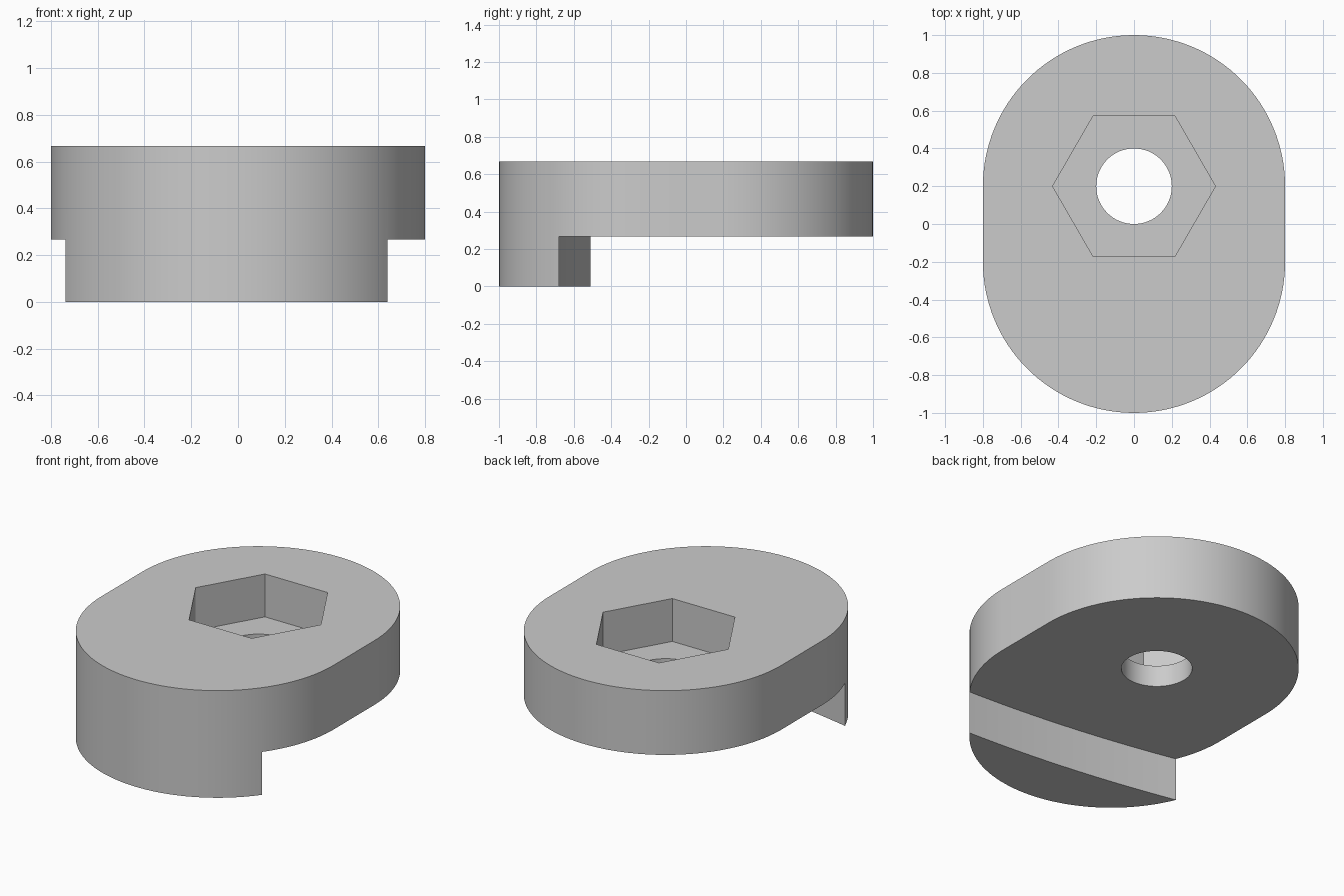
import bpy
import bmesh
import math

cube = bpy.data.objects.get("Cube")
if cube:
    bpy.data.objects.remove(cube, do_unlink=True)

TOP, STEP, FLOOR = 0.667, 0.267, 0.4
RADIUS, OFFSET = 0.8, 0.2

metal = bpy.data.materials.new("plain grey")
metal.use_nodes = True
grey = (0.6, 0.6, 0.6, 1)
metal.diffuse_color = grey
metal.node_tree.nodes["Principled BSDF"].inputs["Base Color"].default_value = grey


def prism(name, outline, low, high):
    """Extrude a flat outline from one height to another."""
    bm = bmesh.new()
    face = bm.faces.new([bm.verts.new((x, y, low)) for x, y in outline])
    new = bmesh.ops.extrude_face_region(bm, geom=[face])["geom"]
    verts = [v for v in new if isinstance(v, bmesh.types.BMVert)]
    bmesh.ops.translate(bm, verts=verts, vec=(0, 0, high - low))
    bmesh.ops.recalc_face_normals(bm, faces=bm.faces)
    mesh = bpy.data.meshes.new(name)
    bm.to_mesh(mesh)
    bm.free()
    mesh.materials.append(metal)
    obj = bpy.data.objects.new(name, mesh)
    bpy.context.collection.objects.link(obj)
    return obj


def arc(radius, centre_y, start, end, steps):
    angles = [math.radians(start + (end - start) * i / steps) for i in range(steps + 1)]
    return [(radius * math.cos(a), centre_y + radius * math.sin(a)) for a in angles]


def lip_edge(x):
    """Slanted, slightly hollow rear face of the front lip."""
    t = x + 0.05
    return -0.595 - 0.123 * t - 0.03 * (1 - (t / 0.69) ** 2)


# Rounded body at full height
body = prism("clamp_body",
             arc(RADIUS, OFFSET, 0, 180, 64) + arc(RADIUS, -OFFSET, 180, 360, 64),
             0, TOP)

# Cutters: underside step, hexagonal pocket and through hole
xs = [-1 + 2 * i / 48 for i in range(49)]
cutters = [
    prism("underside_cutter", [(x, lip_edge(x)) for x in xs] + [(1, 2), (-1, 2)],
          -0.5, STEP),
    prism("hex_pocket_cutter", arc(0.431, OFFSET, 0, 300, 5), FLOOR, 1),
    prism("bolt_hole_cutter", arc(0.2, OFFSET, 0, 354.375, 63), -0.6, 1.1),
]
for cutter in cutters:
    cutter.hide_render = True
    cut = body.modifiers.new(cutter.name, "BOOLEAN")
    cut.operation = "DIFFERENCE"
    cut.solver = "EXACT"
    cut.object = cutter

# Apply the cuts, remove the cutters and smooth the curved walls
bpy.ops.object.select_all(action="DESELECT")
body.select_set(True)
bpy.context.view_layer.objects.active = body
for cutter in cutters:
    bpy.ops.object.modifier_apply(modifier=cutter.name)
    bpy.data.objects.remove(cutter, do_unlink=True)
bpy.ops.object.shade_smooth_by_angle(angle=math.radians(30))
